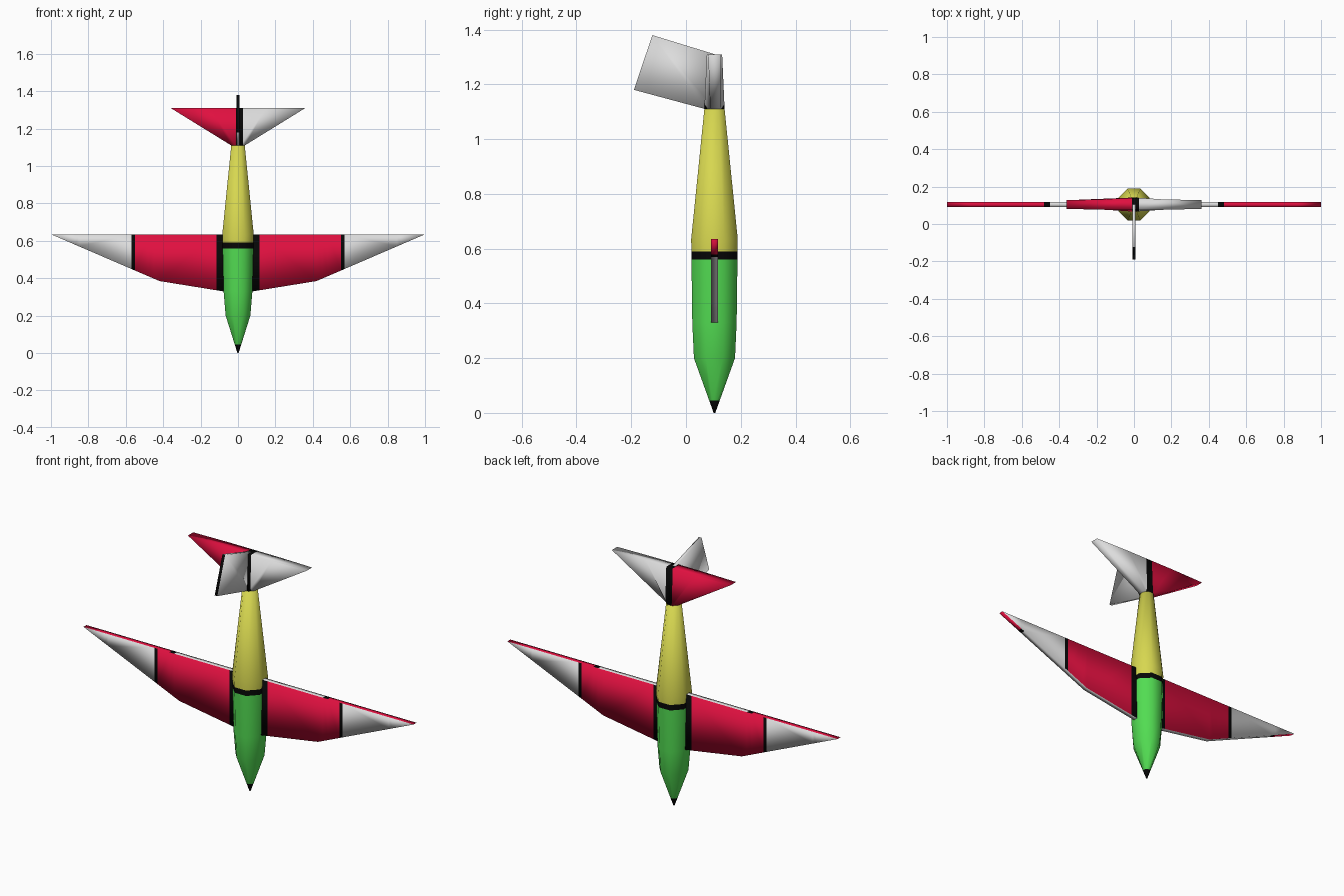
import bpy, bmesh, math
from mathutils import Vector

if "Cube" in bpy.data.objects:
    bpy.data.objects.remove(bpy.data.objects["Cube"])

YC = 0.104  # depth of the body axis


def mat(name, rgb):
    m = bpy.data.materials.new(name)
    m.diffuse_color = (*rgb, 1)
    m.use_nodes = True
    m.node_tree.nodes["Principled BSDF"].inputs["Base Color"].default_value = m.diffuse_color
    return m


WHITE, RED, BLACK, GREEN, YELLOW = range(5)
MATS = [mat("white", (0.72, 0.72, 0.72)), mat("red", (0.74, 0.005, 0.05)),
        mat("black", (0.002, 0.002, 0.002)), mat("green", (0.085, 0.72, 0.085)),
        mat("yellow", (0.68, 0.68, 0.08))]


def cut(bm, axis, values):
    """Add edge loops across the mesh so colour bands have clean borders."""
    for v in values:
        no = Vector((0, 0, 0))
        no[axis] = 1
        bmesh.ops.bisect_plane(bm, geom=bm.verts[:] + bm.edges[:] + bm.faces[:],
                               plane_co=no * v, plane_no=no, dist=1e-5)


def finish(bm, name, rule):
    """Colour every face by rule(centre, normal) and make the object."""
    bmesh.ops.recalc_face_normals(bm, faces=bm.faces[:])
    for f in bm.faces:
        f.material_index = rule(f.calc_center_median(), f.normal)
        f.smooth = True
    me = bpy.data.meshes.new(name)
    bm.to_mesh(me)
    bm.free()
    for m in MATS:
        me.materials.append(m)
    ob = bpy.data.objects.new(name, me)
    bpy.context.collection.objects.link(ob)
    return ob


def loft(rings):
    """Skin equal-length point rings, capping both ends."""
    bm = bmesh.new()
    loops = [[bm.verts.new(p) for p in r] for r in rings]
    for a, b in zip(loops, loops[1:]):
        n = len(a)
        for i in range(n):
            bm.faces.new((a[i], a[(i + 1) % n], b[(i + 1) % n], b[i]))
    bm.faces.new(loops[0])
    bm.faces.new(loops[-1])
    return bm


def octagon(z, rx, ry):
    """Flat-sided eight-point ring with half widths rx and ry."""
    k = math.cos(math.pi / 8)
    return [(rx / k * math.cos((i + 0.5) * math.pi / 4),
             YC + ry / k * math.sin((i + 0.5) * math.pi / 4), z) for i in range(8)]


# fuselage, nose down
bm = loft([octagon(0, 0.003, 0.003), octagon(0.2, 0.066, 0.075),
           octagon(0.33, 0.077, 0.081), octagon(0.635, 0.084, 0.085),
           octagon(1.11, 0.036, 0.037)])
cut(bm, 2, (0.045, 0.56, 0.59))


def body_colour(c, n):
    if c.z < 0.045 or 0.56 < c.z < 0.59:
        return BLACK
    return GREEN if c.z < 0.56 else YELLOW


finish(bm, "fuselage", body_colour)

# wing: one full-span plate
outline = [(-1, 0.635), (-0.42, 0.385), (-0.08, 0.33),
           (0.08, 0.33), (0.42, 0.385), (1, 0.635)]
bm = loft([[(x, y, z) for x, z in outline] for y in (0.091, 0.117)])
for s in (1, -1):
    cut(bm, 0, [s * x for x in (0.08, 0.115, 0.42, 0.45, 0.48, 0.55, 0.57, 0.85, 0.87)])


def wing_colour(c, n):
    x = abs(c.x)
    if abs(n.y) > 0.5:                       # broad faces
        if x < 0.115 or 0.55 < x < 0.57:
            return BLACK
        return RED if x < 0.55 else WHITE
    a, b = (0.45, 0.48) if n.z > 0.5 else (0.85, 0.87)   # thin edges
    return WHITE if x < a else BLACK if x < b else RED


finish(bm, "wing", wing_colour)

# tailplane: body end flaring into a flat triangle
tip = [(0.36, 0.023), (0.15, 0.028), (-0.15, 0.028), (-0.36, 0.023),
       (-0.36, -0.023), (-0.15, -0.028), (0.15, -0.028), (0.36, -0.023)]
bm = loft([octagon(1.11, 0.036, 0.037), [(x, YC + y, 1.31) for x, y in tip]])
cut(bm, 0, (-0.012, 0.027))
finish(bm, "tailplane",
       lambda c, n: RED if c.x < -0.012 else BLACK if c.x < 0.027 else WHITE)

# tail fin, its outer edge painted black
side = [(0.105, 1.31), (-0.123, 1.38), (-0.19, 1.18), (0.07, 1.11), (0.105, 1.11)]
bm = loft([[(x, y, z) for y, z in side] for x in (-0.008, 0.008)])
finish(bm, "tail_fin", lambda c, n: BLACK if n.y < -0.7 else WHITE)
